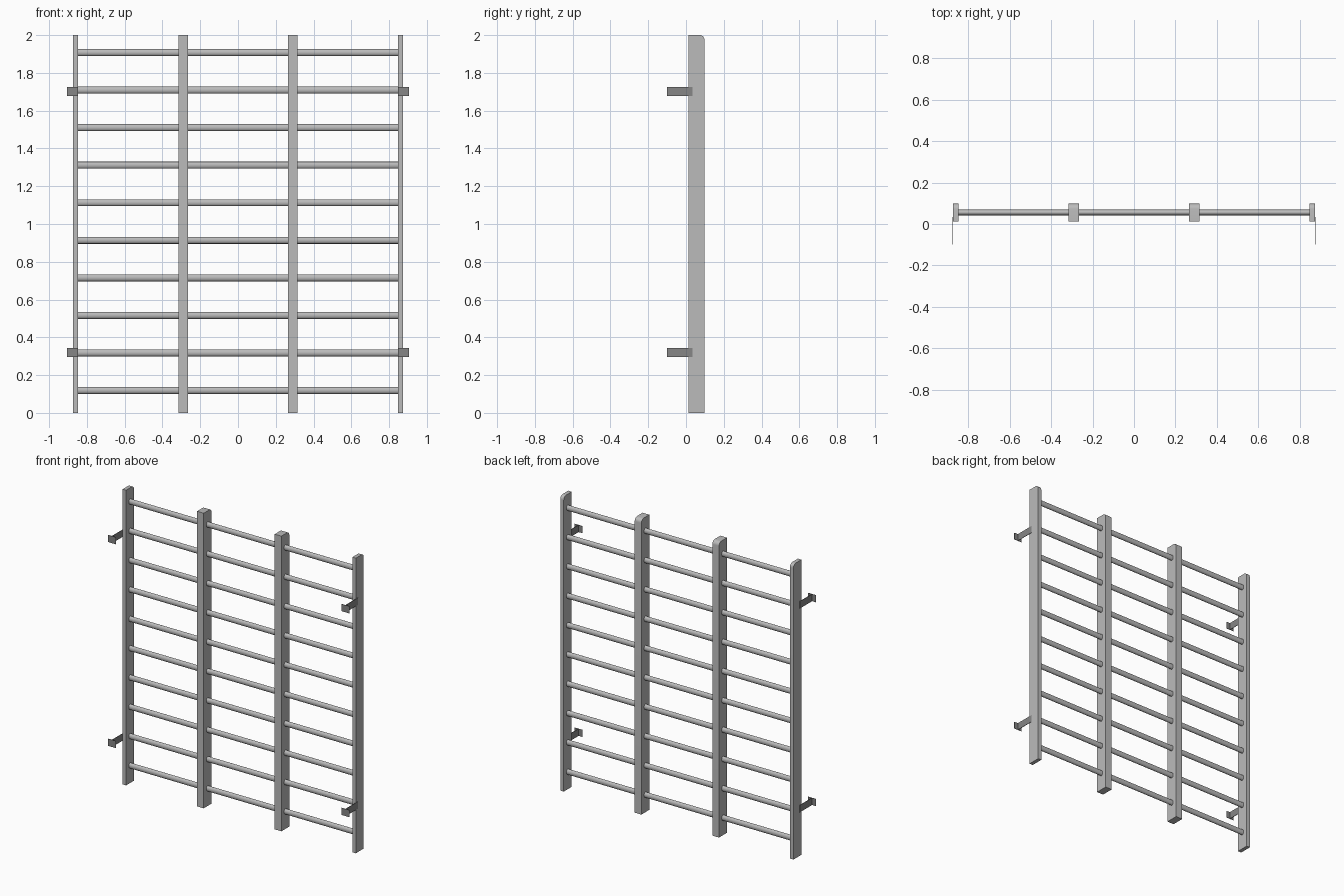
import bpy, bmesh, math
from mathutils import Matrix

if "Cube" in bpy.data.objects:
    bpy.data.objects.remove(bpy.data.objects["Cube"], do_unlink=True)


def make_material(name, grey):
    mat = bpy.data.materials.new(name)
    mat.use_nodes = True
    colour = (grey, grey, grey, 1)
    mat.diffuse_color = colour
    mat.node_tree.nodes["Principled BSDF"].inputs["Base Color"].default_value = colour
    return mat


LIGHT = make_material("light grey", 0.5)
DARK = make_material("dark grey", 0.24)


def finish(bm, name, mat, smooth=False):
    bmesh.ops.recalc_face_normals(bm, faces=bm.faces)
    mesh = bpy.data.meshes.new(name)
    bm.to_mesh(mesh)
    bm.free()
    mesh.materials.append(mat)
    obj = bpy.data.objects.new(name, mesh)
    bpy.context.collection.objects.link(obj)
    if smooth:
        bpy.ops.object.select_all(action='DESELECT')
        obj.select_set(True)
        bpy.context.view_layer.objects.active = obj
        bpy.ops.object.shade_smooth_by_angle(angle=math.radians(40))
    return obj


def add_box(bm, x0, x1, y0, y1, z0, z1):
    size = Matrix.Diagonal((x1 - x0, y1 - y0, z1 - z0, 1))
    centre = Matrix.Translation(((x0 + x1) / 2, (y0 + y1) / 2, (z0 + z1) / 2))
    bmesh.ops.create_cube(bm, size=1, matrix=centre @ size)


FRONT, BACK, HEIGHT = 0.013, 0.098, 2.0
MID = (FRONT + BACK) / 2
OUTER = 0.874


# Upright with its top back edge rounded
def upright(name, x0, x1):
    bm = bmesh.new()
    add_box(bm, x0, x1, FRONT, BACK, 0, HEIGHT)
    edge = [e for e in bm.edges
            if all(v.co.z > 1 and v.co.y > MID for v in e.verts)]
    bmesh.ops.bevel(bm, geom=edge, offset=0.025, segments=6, profile=0.5,
                    affect='EDGES')
    finish(bm, name, LIGHT, smooth=True)


upright("right_outer_upright", -OUTER, -0.848)
upright("right_inner_upright", -0.316, -0.266)
upright("left_inner_upright", 0.266, 0.316)
upright("left_outer_upright", 0.848, OUTER)

# Oval rungs running through all the uprights
for i in range(10):
    bm = bmesh.new()
    place = (Matrix.Translation((0, MID, 0.119 + i * 0.1987))
             @ Matrix.Diagonal((1, 0.0135, 0.0185, 1))
             @ Matrix.Rotation(math.pi / 2, 4, 'Y'))
    bmesh.ops.create_cone(bm, cap_ends=True, segments=24, radius1=1, radius2=1,
                          depth=1.7, matrix=place)
    finish(bm, f"rung_{i + 1}", LIGHT, smooth=True)

# Wall brackets: a strip on the outer face and a plate across its end
for side, sign in (("right", -1), ("left", 1)):
    for level, z in (("lower", 0.32), ("upper", 1.701)):
        bm = bmesh.new()
        z0, z1 = z - 0.024, z + 0.024
        xs = sorted((sign * OUTER, sign * (OUTER + 0.003)))
        add_box(bm, *xs, -0.098, 0.034, z0, z1)
        xs = sorted((sign * 0.846, sign * 0.905))
        add_box(bm, *xs, -0.1, -0.098, z0, z1)
        finish(bm, f"{side}_{level}_bracket", DARK)
